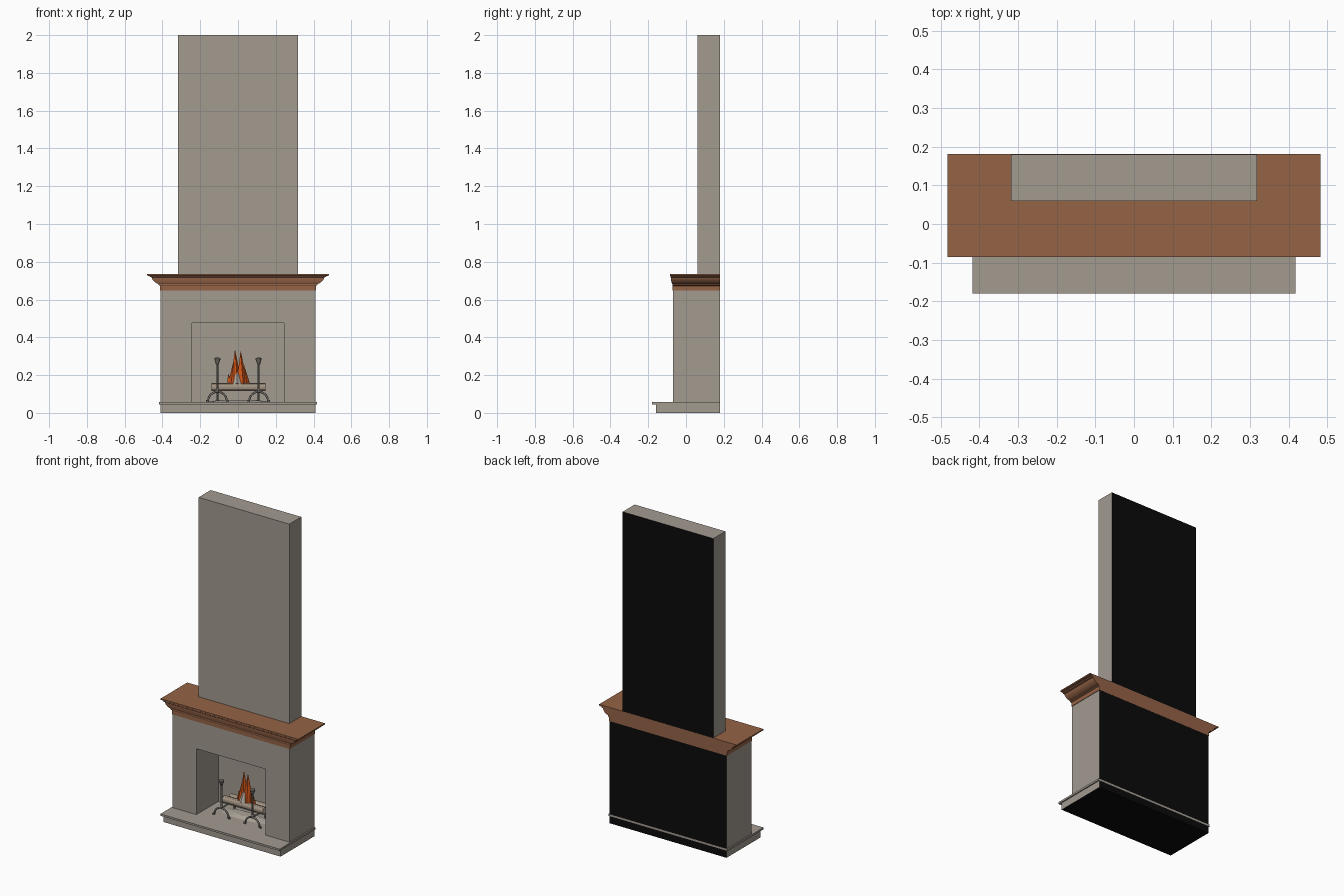
import bpy, bmesh, math, random
from mathutils import Vector

if "Cube" in bpy.data.objects:
    bpy.data.objects.remove(bpy.data.objects["Cube"])
random.seed(4)


def mat(name, r, g, b):
    m = bpy.data.materials.new(name)
    m.diffuse_color = (r, g, b, 1)
    m.use_nodes = True
    m.node_tree.nodes["Principled BSDF"].inputs["Base Color"].default_value = m.diffuse_color
    return m


STONE = mat("warm grey stone", 0.36, 0.325, 0.28)
BLACK = mat("black backing", 0.003, 0.003, 0.003)
WOOD = mat("brown wood", 0.30, 0.125, 0.062)
IRON = mat("andiron metal", 0.2, 0.185, 0.165)
BARK = mat("log bark", 0.36, 0.29, 0.22)
CUT = mat("log end", 0.55, 0.47, 0.38)
FLAME = mat("orange flame", 0.62, 0.09, 0.01)
PALE = mat("pale ash", 0.4, 0.36, 0.31)


def finish(bm, name, *mats):
    bmesh.ops.recalc_face_normals(bm, faces=bm.faces)
    me = bpy.data.meshes.new(name)
    bm.to_mesh(me)
    bm.free()
    for m in mats:
        me.materials.append(m)
    ob = bpy.data.objects.new(name, me)
    bpy.context.collection.objects.link(ob)
    return ob


def smooth(ob):
    bpy.ops.object.select_all(action='DESELECT')
    bpy.context.view_layer.objects.active = ob
    ob.select_set(True)
    bpy.ops.object.shade_smooth_by_angle()


def extrude_xz(name, outline, y0, y1, *mats):
    """Front outline (x, z) extruded from y0 to y1."""
    bm = bmesh.new()
    f = bm.faces.new([bm.verts.new((x, y0, z)) for x, z in outline])
    new = bmesh.ops.extrude_face_region(bm, geom=[f])['geom']
    for v in new:
        if isinstance(v, bmesh.types.BMVert):
            v.co.y = y1
    return finish(bm, name, *mats)


def box(name, hw, y0, y1, z0, z1, *mats):
    return extrude_xz(name, [(-hw, z0), (hw, z0), (hw, z1), (-hw, z1)], y0, y1, *mats)


def black_faces(ob, bottom=False):
    """Unfinished faces: the back, and optionally the underside."""
    for p in ob.data.polygons:
        if p.normal.y > 0.9 or (bottom and p.normal.z < -0.9):
            p.material_index = 1


def rod(name, a, b, r, mats, sides=12, r2=None):
    a, b = Vector(a), Vector(b)
    bm = bmesh.new()
    bmesh.ops.create_cone(bm, cap_ends=True, segments=sides, radius1=r,
                          radius2=r if r2 is None else r2, depth=(b - a).length)
    d = (b - a).to_track_quat('Z', 'Y').to_matrix().to_4x4()
    bmesh.ops.transform(bm, matrix=d, verts=bm.verts)
    bmesh.ops.translate(bm, vec=(a + b) / 2, verts=bm.verts)
    if len(mats) > 1:
        for f in bm.faces:
            if len(f.verts) > 4:
                f.material_index = 1
    ob = finish(bm, name, *mats)
    smooth(ob)
    return ob


def lathe(name, profile, x, y, m, sides=12):
    bm = bmesh.new()
    rings = [[bm.verts.new((x + r * math.cos(2 * math.pi * i / sides),
                            y + r * math.sin(2 * math.pi * i / sides), z))
              for i in range(sides)] for r, z in profile]
    for lo, hi in zip(rings, rings[1:]):
        for i in range(sides):
            j = (i + 1) % sides
            bm.faces.new((lo[i], lo[j], hi[j], hi[i]))
    bm.faces.new(rings[0])
    bm.faces.new(rings[-1])
    ob = finish(bm, name, m)
    smooth(ob)


# hearth
black_faces(box("hearth_base", 0.411, -0.16, 0.18, 0, 0.045, STONE, BLACK), True)
box("hearth_slab", 0.418, -0.18, 0.18, 0.045, 0.057, STONE)

# surround with firebox opening
outline = [(-0.41, 0.057), (-0.243, 0.057), (-0.243, 0.475), (0.243, 0.475),
           (0.243, 0.057), (0.41, 0.057), (0.41, 0.66), (-0.41, 0.66)]
black_faces(extrude_xz("surround", outline, -0.07, 0.18, STONE, BLACK))
black_faces(box("firebox_back", 0.243, 0.15, 0.18, 0.057, 0.475, STONE, BLACK))

# chimney breast
black_faces(box("chimney_breast", 0.318, 0.06, 0.18, 0.733, 2.0, STONE, BLACK))

# moulded mantel: stacked rectangles, flush at the back
profile = [(0, .648), (0.03, .648), (0.03, .673), (0.14, .677), (0.14, .683),
           (0.3, .687), (0.46, .695), (0.57, .705), (0.64, .717), (0.76, .719),
           (0.8, .725), (1, .727), (1, .735)]
bm = bmesh.new()
rings = []
for f, z in profile[1:]:
    hx, fy = 0.411 + 0.072 * f, -0.0705 - 0.0155 * f
    rings.append([bm.verts.new(c) for c in
                  ((-hx, fy, z), (hx, fy, z), (hx, 0.18, z), (-hx, 0.18, z))])
for lo, hi in zip(rings, rings[1:]):
    for i in range(4):
        j = (i + 1) % 4
        bm.faces.new((lo[i], lo[j], hi[j], hi[i]))
bm.faces.new(rings[0])
bm.faces.new(rings[-1])
# keep the mantel's back just proud of the black backing
for v in bm.verts:
    if v.co.y > 0.17:
        v.co.y = 0.181
finish(bm, "mantel", WOOD)

# andirons
for side, s in (("left", -1), ("right", 1)):
    x, y = 0.109 * s, -0.01
    lathe(side + "_andiron_post",
          [(.008, .108), (.008, .122), (.005, .127), (.005, .255), (.009, .26), (.009, .266),
           (.012, .27), (.016, .284), (.014, .29), (.006, .293)], x, y, IRON)
    rod(side + "_andiron_bar", (x, y, .112), (x, .12, .112), .005, [IRON])
    rod(side + "_andiron_back_leg", (x, .12, .116), (x, .12, .057), .005, [IRON])
    cu = bpy.data.curves.new(side + "_andiron_feet", 'CURVE')
    cu.dimensions = '3D'
    cu.bevel_depth = 0.0055
    cu.bevel_resolution = 2
    cu.use_fill_caps = True
    sp = cu.splines.new('POLY')
    pts = [(-.06, .062), (-.052, .062)] + \
          [(-.05 * math.cos(math.pi * i / 12), .062 + .05 * math.sin(math.pi * i / 12))
           for i in range(13)] + [(.052, .062), (.06, .062)]
    sp.points.add(len(pts) - 1)
    for p, (u, z) in zip(sp.points, pts):
        p.co = (x + u, y, z, 1)
    cu.materials.append(IRON)
    bpy.context.collection.objects.link(bpy.data.objects.new(cu.name, cu))

# logs
rod("front_log", (-.14, .06, .136), (.146, .06, .136), .021, [BARK, CUT])
rod("back_log", (-.125, .105, .136), (.13, .108, .136), .02, [BARK, CUT])

# ash bed
bm = bmesh.new()
bmesh.ops.create_cone(bm, cap_ends=True, segments=14, radius1=1, radius2=0.5, depth=0.012)
for v in bm.verts:
    k = random.uniform(0.85, 1.05)
    v.co = (v.co.x * 0.18 * k, 0.08 + v.co.y * 0.06 * k, v.co.z + 0.063)
finish(bm, "ash_bed", PALE)

# flames: leaning faceted spikes (base x, base y, tip x, tip z, radius)
for i, (bx, by, tx, tz, r) in enumerate([
        (-.012, .083, -.016, .332, .034), (.018, .08, .014, .325, .034),
        (-.042, .085, -.052, .205, .02), (.042, .082, .032, .25, .024),
        (-.03, .075, -.024, .27, .025)]):
    rod("flame_%d" % (i + 1), (bx, by, .145), (tx, by, tz), r, [FLAME], 5, 0.001)
rod("flame_core", (-.005, .058, .15), (-.005, .07, .215), .026, [PALE], 6, 0.006)
